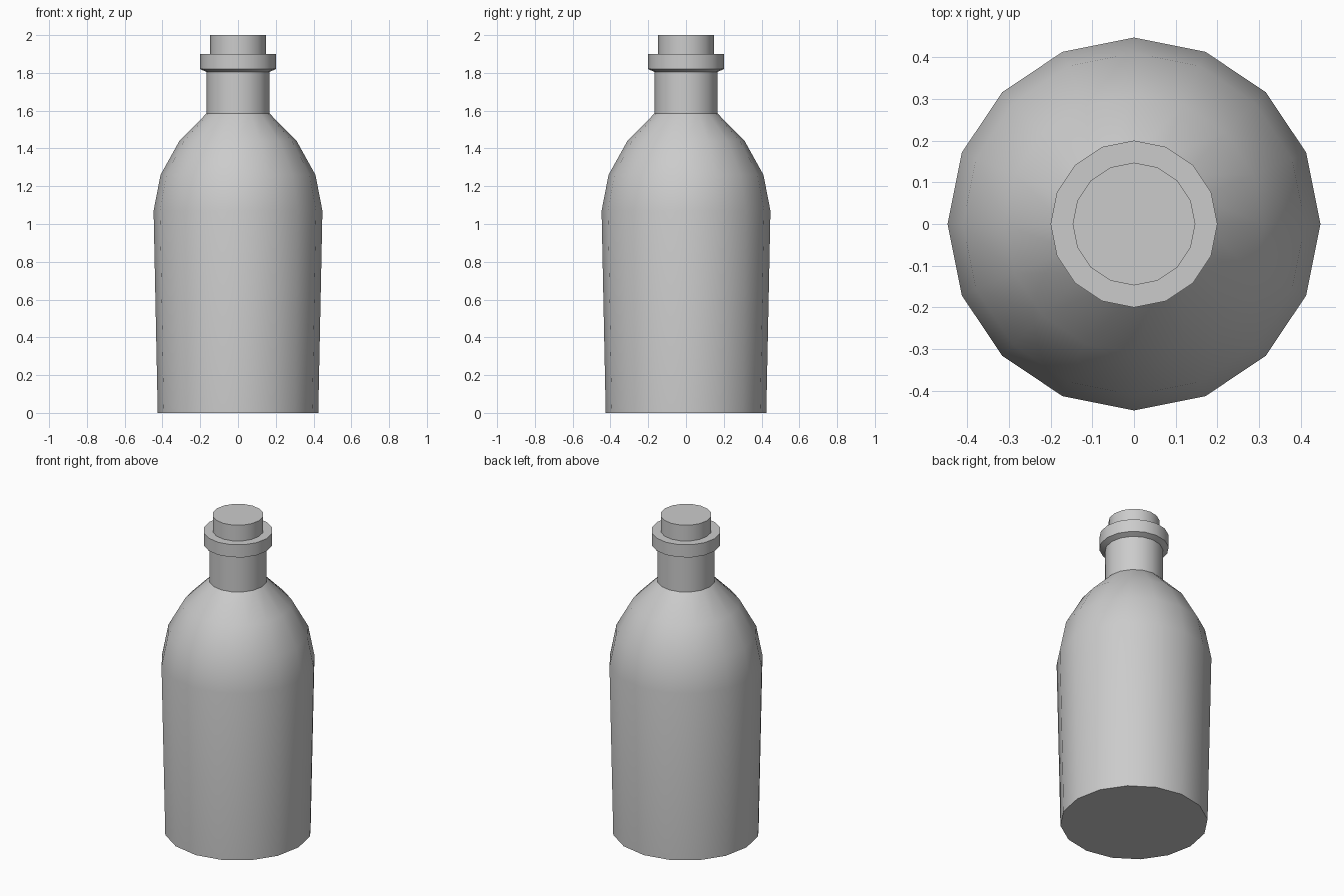
import bpy
import math
from math import radians

SIDES = 16

cube = bpy.data.objects.get("Cube")
if cube:
    bpy.data.objects.remove(cube, do_unlink=True)

# Single plain grey
grey = bpy.data.materials.new("plain_grey")
grey.use_nodes = True
colour = (0.6, 0.6, 0.6, 1)
grey.diffuse_color = colour
grey.node_tree.nodes["Principled BSDF"].inputs["Base Color"].default_value = colour


def lathe(name, profile):
    """Turn (radius, height) points around z and cap both ends."""
    verts = [(r * math.cos(math.tau * i / SIDES), r * math.sin(math.tau * i / SIDES), z)
             for r, z in profile for i in range(SIDES)]
    faces = []
    for ring in range(len(profile) - 1):
        low, high = ring * SIDES, (ring + 1) * SIDES
        for i in range(SIDES):
            j = (i + 1) % SIDES
            faces.append((low + i, low + j, high + j, high + i))
    faces.append(tuple(reversed(range(SIDES))))
    faces.append(tuple(range(len(verts) - SIDES, len(verts))))
    mesh = bpy.data.meshes.new(name)
    mesh.from_pydata(verts, [], faces)
    mesh.materials.append(grey)
    obj = bpy.data.objects.new(name, mesh)
    bpy.context.collection.objects.link(obj)
    bpy.ops.object.select_all(action="DESELECT")
    obj.select_set(True)
    bpy.context.view_layer.objects.active = obj
    bpy.ops.object.shade_smooth_by_angle(angle=radians(30))
    return obj


# Tapered body, rounded shoulder, neck and lip
lathe("bottle", [(0.425, 0), (0.447, 1.07), (0.41, 1.26), (0.31, 1.44),
                 (0.167, 1.585), (0.167, 1.805), (0.2, 1.82), (0.2, 1.9)])

# Stopper standing in the mouth
lathe("stopper", [(0.147, 1.85), (0.147, 2)])
